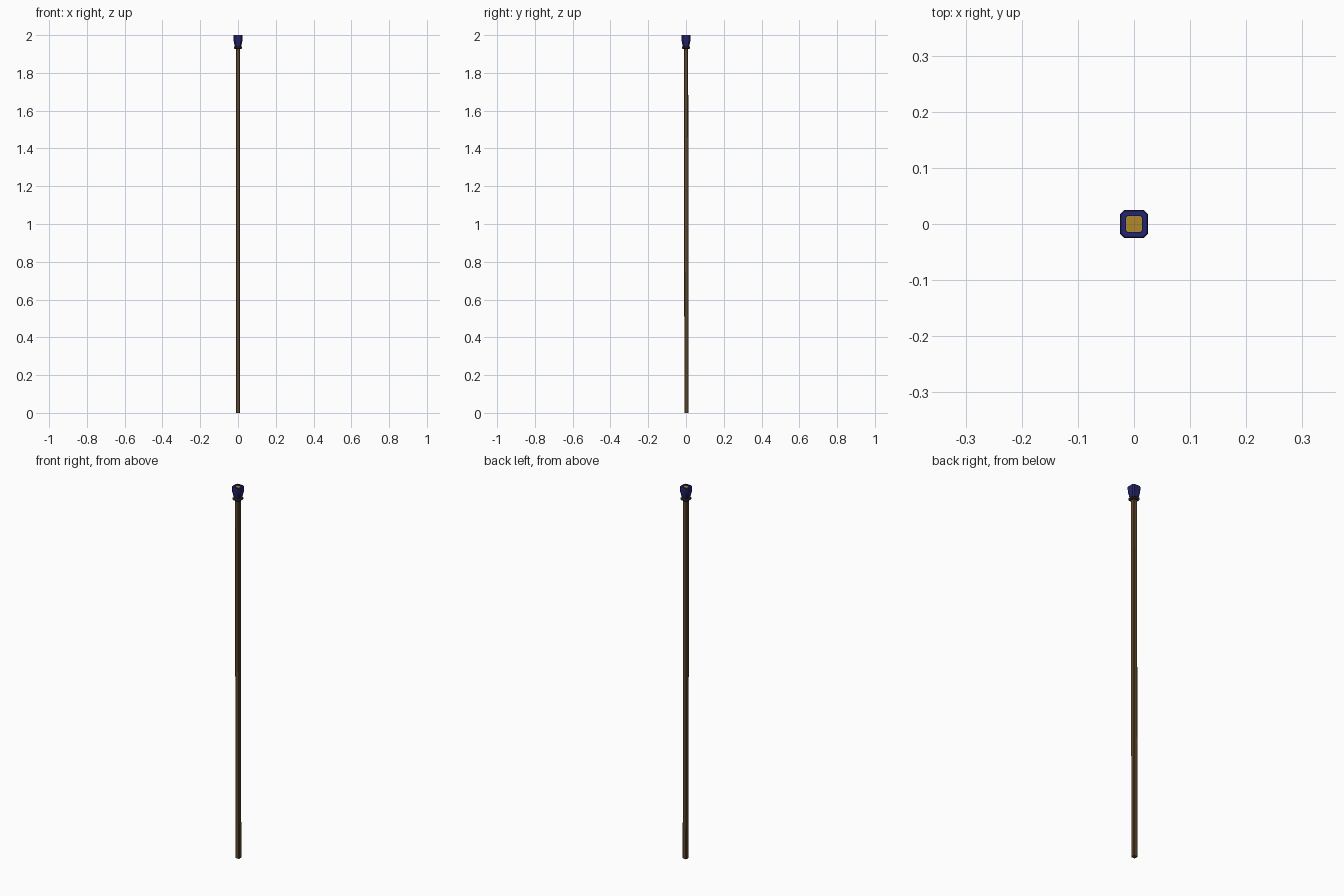
import bpy, bmesh

if "Cube" in bpy.data.objects:
    bpy.data.objects.remove(bpy.data.objects["Cube"])

def material(name, rgb):
    m = bpy.data.materials.new(name)
    m.diffuse_color = (*rgb, 1)
    m.use_nodes = True
    m.node_tree.nodes["Principled BSDF"].inputs["Base Color"].default_value = m.diffuse_color
    return m

wood = material("brown wood", (0.115, 0.066, 0.026))
blue = material("deep blue", (0.018, 0.018, 0.15))
gold = material("gold", (0.42, 0.25, 0.025))
dark = material("dark collar", (0.035, 0.025, 0.03))

def loft(name, sections, mat):
    """Stack chamfered squares given as (z, half width, chamfer, y offset)."""
    bm = bmesh.new()
    rings = []
    for z, h, c, y in sections:
        k = h - c
        pts = [(h, -k), (h, k), (k, h), (-k, h), (-h, k), (-h, -k), (-k, -h), (k, -h)]
        rings.append([bm.verts.new((px, py + y, z)) for px, py in pts])
    for a, b in zip(rings, rings[1:]):
        for i in range(8):
            j = (i + 1) % 8
            bm.faces.new((a[i], a[j], b[j], b[i]))
    bm.faces.new(rings[0][::-1])
    bm.faces.new(rings[-1])
    bmesh.ops.recalc_face_normals(bm, faces=bm.faces)
    me = bpy.data.meshes.new(name)
    bm.to_mesh(me)
    bm.free()
    me.materials.append(mat)
    ob = bpy.data.objects.new(name, me)
    bpy.context.collection.objects.link(ob)
    return ob

# long, very slightly leaning pole
loft("pole", [(0, 0.0115, 0.003, 0.003), (1.0, 0.0115, 0.003, 0.0015),
              (1.94, 0.0115, 0.003, 0)], wood)

# collar under the head
loft("collar", [(1.926, 0.016, 0.005, 0), (1.931, 0.022, 0.007, 0),
                (1.937, 0.022, 0.007, 0), (1.941, 0.016, 0.005, 0)], dark)

# flared head with a shallow recess in its top
loft("head", [(1.938, 0.016, 0.005, 0), (1.945, 0.018, 0.006, 0),
              (1.972, 0.024, 0.008, 0), (1.996, 0.025, 0.008, 0),
              (2.0, 0.0235, 0.0075, 0), (2.0, 0.0145, 0.003, 0),
              (1.993, 0.0145, 0.003, 0)], blue)

# gold inlay in the recess
loft("inlay", [(1.990, 0.0144, 0.003, 0), (1.995, 0.0144, 0.003, 0)], gold)
